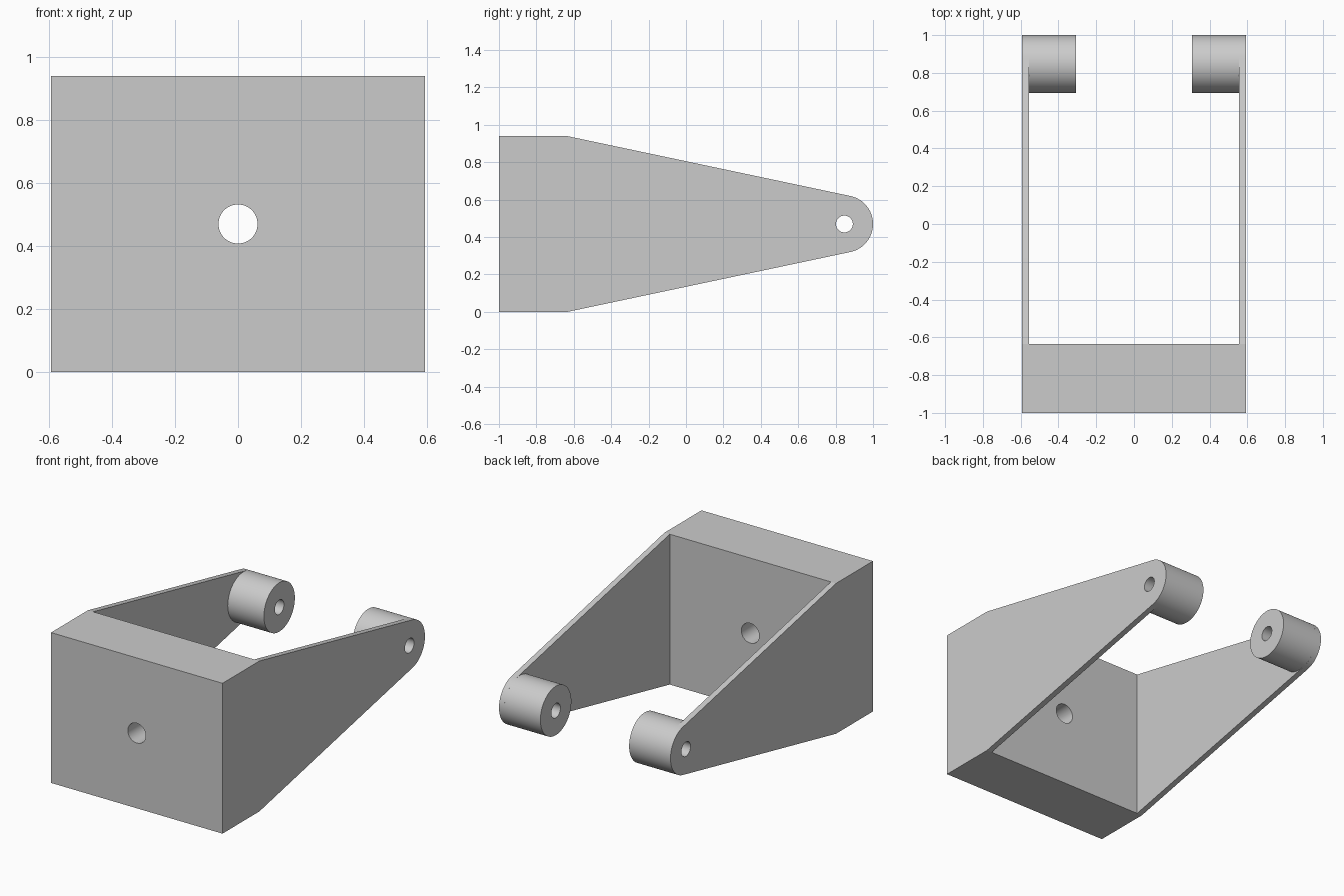
import bpy, bmesh, math
from mathutils import Matrix

if "Cube" in bpy.data.objects:
    bpy.data.objects.remove(bpy.data.objects["Cube"], do_unlink=True)

# Main dimensions
HALF_W, WALL, HEIGHT = 0.593, 0.036, 0.94
FRONT, BLOCK_BACK = -1.0, -0.635
PIVOT_Y, PIVOT_Z, BOSS_R = 0.847, HEIGHT / 2, 0.153
BOSS_INNER, PIN_R, BOLT_R = 0.307, 0.045, 0.062
INNER_W = HALF_W - WALL

grey = bpy.data.materials.new("plain grey")
grey.use_nodes = True
colour = (0.6, 0.6, 0.6, 1)
grey.diffuse_color = colour
grey.node_tree.nodes["Principled BSDF"].inputs["Base Color"].default_value = colour


def make_object(name, bm):
    bmesh.ops.recalc_face_normals(bm, faces=bm.faces)
    mesh = bpy.data.meshes.new(name)
    bm.to_mesh(mesh)
    bm.free()
    mesh.materials.append(grey)
    obj = bpy.data.objects.new(name, mesh)
    bpy.context.collection.objects.link(obj)
    return obj


def extrude_side(name, profile, x0, x1):
    """Extrude a (y, z) outline along x."""
    bm = bmesh.new()
    face = bm.faces.new([bm.verts.new((x0, y, z)) for y, z in profile])
    new = bmesh.ops.extrude_face_region(bm, geom=[face])["geom"]
    verts = [v for v in new if isinstance(v, bmesh.types.BMVert)]
    bmesh.ops.translate(bm, verts=verts, vec=(x1 - x0, 0, 0))
    return make_object(name, bm)


def cylinder(name, radius, length, axis, centre):
    bm = bmesh.new()
    turn = Matrix.Rotation(math.pi / 2, 4, "Y" if axis == "X" else "X")
    bmesh.ops.create_cone(bm, cap_ends=True, segments=64, radius1=radius, radius2=radius,
                          depth=length, matrix=Matrix.Translation(centre) @ turn)
    return make_object(name, bm)


def cut(obj, cutters):
    bpy.context.view_layer.objects.active = obj
    for cutter in cutters:
        cutter.hide_render = True
        mod = obj.modifiers.new("cut", "BOOLEAN")
        mod.operation, mod.solver, mod.object = "DIFFERENCE", "EXACT", cutter
        bpy.ops.object.modifier_apply(modifier=mod.name)


def smooth(obj):
    bpy.ops.object.select_all(action="DESELECT")
    obj.select_set(True)
    bpy.context.view_layer.objects.active = obj
    bpy.ops.object.shade_smooth_by_angle(angle=math.radians(10))


# Side outline: square block end, tapering tangentially to the rounded pivot end
dy, dz = PIVOT_Y - BLOCK_BACK, HEIGHT / 2
lean = math.atan2(dz, dy) - math.asin(BOSS_R / math.hypot(dy, dz))
start, steps = math.pi / 2 - lean, 32
outline = [(FRONT, 0), (FRONT, HEIGHT), (BLOCK_BACK, HEIGHT)]
for i in range(steps + 1):
    a = start - 2 * start * i / steps
    outline.append((PIVOT_Y + BOSS_R * math.cos(a), PIVOT_Z + BOSS_R * math.sin(a)))
outline.append((BLOCK_BACK, 0))
bracket = extrude_side("bracket_body", outline, -HALF_W, HALF_W)

# Cutters: slot between the arms, pivot pin bore and front bolt hole
slot = extrude_side("slot_cutter", [(BLOCK_BACK, -1), (BLOCK_BACK, 2), (2, 2), (2, -1)],
                    -INNER_W, INNER_W)
pin = cylinder("pin_cutter", PIN_R, 3, "X", (0, PIVOT_Y, PIVOT_Z))
bolt = cylinder("bolt_cutter", BOLT_R, 1, "Y", (0, -0.8, PIVOT_Z))
cut(bracket, [slot, pin, bolt])
smooth(bracket)

# Pivot bosses on the inside of each arm
for side, sign in (("left", 1), ("right", -1)):
    centre = (sign * (BOSS_INNER + INNER_W) / 2, PIVOT_Y, PIVOT_Z)
    boss = cylinder(side + "_pivot_boss", BOSS_R, INNER_W - BOSS_INNER, "X", centre)
    cut(boss, [pin])
    smooth(boss)

for cutter in (slot, pin, bolt):
    bpy.data.objects.remove(cutter, do_unlink=True)
